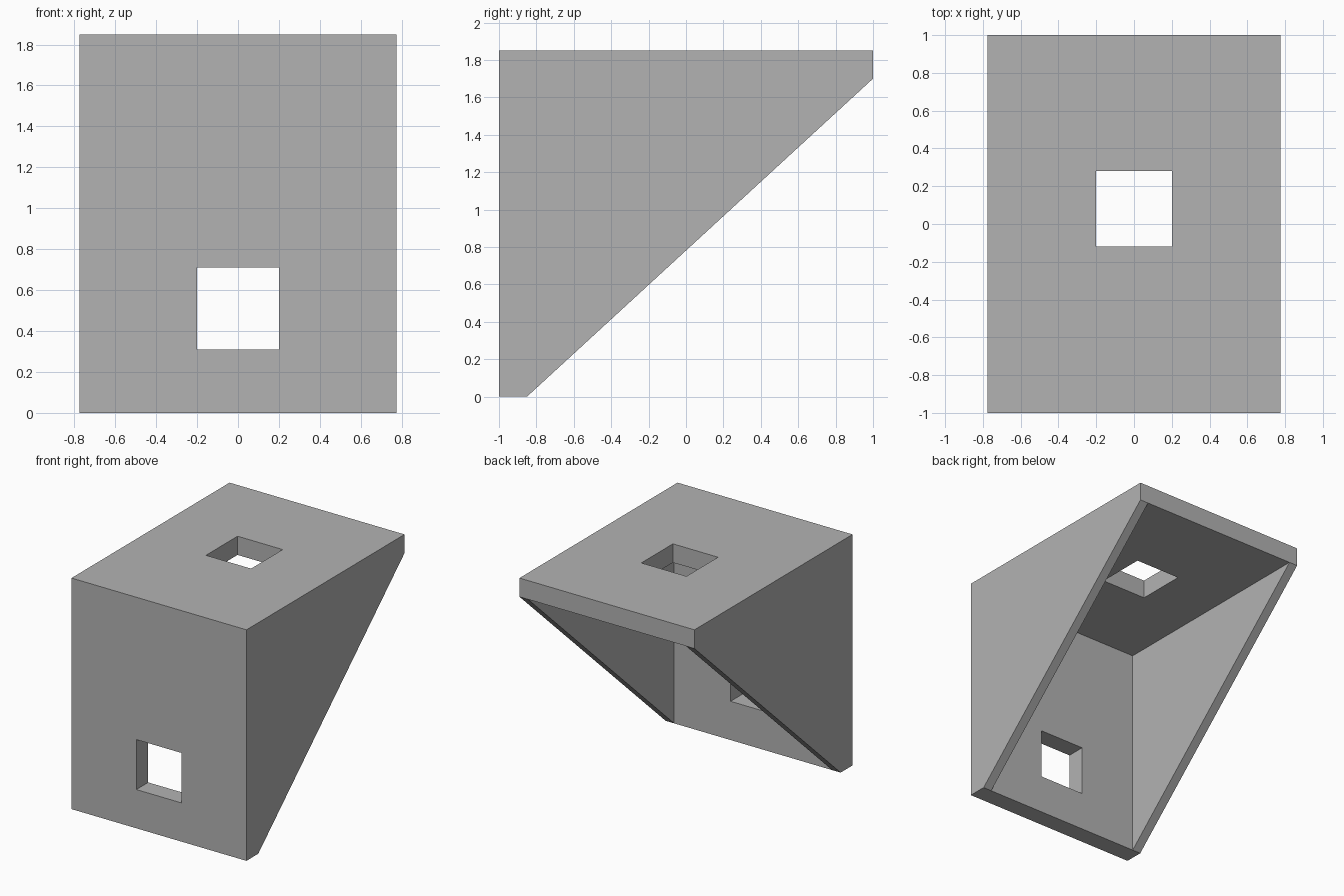
import bpy
import bmesh

cube = bpy.data.objects.get("Cube")
if cube:
    bpy.data.objects.remove(cube, do_unlink=True)

HALF_W, HEIGHT, WALL, GUSSET, HOLE = 0.775, 1.85, 0.15, 0.075, 0.2

# Single grey material
grey = bpy.data.materials.new("plain_grey")
grey.use_nodes = True
grey.diffuse_color = (0.45, 0.45, 0.45, 1)
grey.node_tree.nodes["Principled BSDF"].inputs["Base Color"].default_value = grey.diffuse_color


def prism(name, profile, half_width):
    """Extrude a (y, z) profile symmetrically along x."""
    bm = bmesh.new()
    face = bm.faces.new([bm.verts.new((-half_width, y, z)) for y, z in profile])
    out = bmesh.ops.extrude_face_region(bm, geom=[face])
    verts = [g for g in out["geom"] if isinstance(g, bmesh.types.BMVert)]
    bmesh.ops.translate(bm, verts=verts, vec=(2 * half_width, 0, 0))
    bmesh.ops.recalc_face_normals(bm, faces=bm.faces)
    mesh = bpy.data.meshes.new(name)
    bm.to_mesh(mesh)
    bm.free()
    mesh.materials.append(grey)
    obj = bpy.data.objects.new(name, mesh)
    bpy.context.collection.objects.link(obj)
    return obj


def box_profile(y0, y1, z0, z1):
    return [(y0, z0), (y1, z0), (y1, z1), (y0, z1)]


def cut(target, cutter):
    mod = target.modifiers.new("cut", "BOOLEAN")
    mod.operation = "DIFFERENCE"
    mod.solver = "EXACT"
    mod.object = cutter
    bpy.context.view_layer.objects.active = target
    bpy.ops.object.modifier_apply(modifier=mod.name)
    bpy.data.objects.remove(cutter, do_unlink=True)


# Corner bracket body with sloping side gussets
inner_y, inner_z = -1 + WALL, HEIGHT - WALL
bracket = prism("corner_bracket", [(-1, 0), (inner_y, 0), (1, inner_z), (1, HEIGHT), (-1, HEIGHT)], HALF_W)

# Hollow between the gussets, leaving the front and top plates
cut(bracket, prism("hollow_cutter", box_profile(inner_y, 1.2, -0.2, inner_z), HALF_W - GUSSET))

# Square bolt holes through the front and top plates
cut(bracket, prism("front_hole_cutter", box_profile(-1.1, inner_y + 0.1, 0.31, 0.71), HOLE))
cut(bracket, prism("top_hole_cutter", box_profile(-0.12, 0.28, inner_z - 0.1, HEIGHT + 0.1), HOLE))
